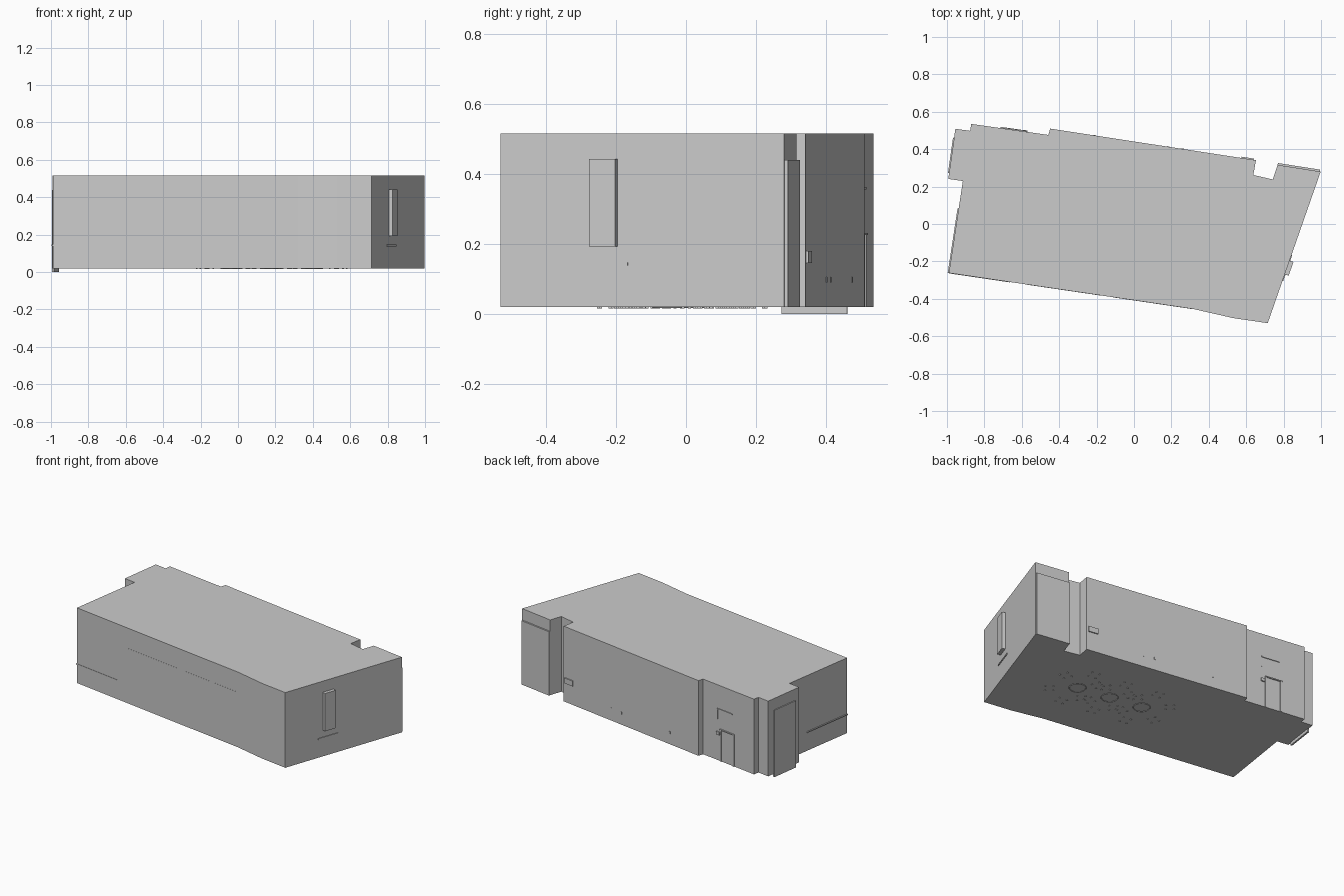
import bpy, bmesh, math
from mathutils import Vector

if "Cube" in bpy.data.objects:
    bpy.data.objects.remove(bpy.data.objects["Cube"])

FLOOR, TOP = 0.02, 0.515


def prism(name, pts, z0, z1):
    bm = bmesh.new()
    f = bm.faces.new([bm.verts.new((x, y, z0)) for x, y in pts])
    up = bmesh.ops.extrude_face_region(bm, geom=[f])["geom"]
    bmesh.ops.translate(bm, vec=(0, 0, z1 - z0),
                        verts=[v for v in up if isinstance(v, bmesh.types.BMVert)])
    bmesh.ops.recalc_face_normals(bm, faces=bm.faces)
    me = bpy.data.meshes.new(name)
    bm.to_mesh(me)
    bm.free()
    ob = bpy.data.objects.new(name, me)
    bpy.context.collection.objects.link(ob)
    return ob


def on_wall(name, wall, t0, t1, z0, z1, depth):
    """Block standing proud of a wall (a, b), between fractions t0 and t1."""
    a, b = Vector(wall[0]), Vector(wall[1])
    d = b - a
    n = Vector((d.y, -d.x)).normalized()
    p, q = a + d * t0, a + d * t1
    return prism(name, [p - n * .005, q - n * .005, q + n * depth, p + n * depth], z0, z1)


# room shell, outline counter-clockwise from the front left corner
outline = [(-.99, -.262), (.32, -.455), (.53, -.503), (.715, -.53), (.998, .28),
           (.768, .316), (.742, .238), (.638, .262), (.652, .341), (-.448, .51),
           (-.458, .476), (-.87, .535), (-.876, .498), (-.955, .509),
           (-.993, .241), (-.915, .23)]
prism("room_shell", outline, FLOOR, TOP)

front = (outline[0], outline[1])
right = (outline[3], outline[4])
alcove = (outline[4], outline[5])
back = (outline[8], outline[9])
entry = (outline[10], outline[11])
left_door = (outline[13], outline[14])
left = (outline[15], outline[0])

# window box and shelf on the right wall
on_wall("window_box", right, .322, .413, .193, .442, .022)
on_wall("window_shelf", right, .28, .45, .138, .147, .004)

# door panels
on_wall("alcove_panel", alcove, .02, 1, FLOOR, .44, .010)
on_wall("left_door_panel", left_door, .18, .88, 0, .44, .006)

# thin rails showing through the front and left walls
on_wall("left_rail", left, .3, 1, .140, .147, .006)
on_wall("front_rail", front, 0, .25, .140, .147, .002)
for i, (t0, t1) in enumerate([(.32, .62), (.67, .99)]):
    on_wall(f"front_strip_{i}", front, t0, t1, .377, .382, .001)

# entry door frame, lower frame and fittings on the back wall
on_wall("frame_head", entry, .28, .58, .355, .362, .005)
on_wall("frame_side", entry, .28, .29, .29, .355, .003)
on_wall("low_frame_head", entry, .34, .62, .225, .232, .007)
for i, t in enumerate((.34, .59)):
    on_wall(f"low_frame_post_{i}", entry, t, t + .025, FLOOR, .225, .005)
on_wall("door_handle", entry, .27, .33, .19, .21, .008)
on_wall("wall_bracket", back, .01, .07, .145, .18, .007)
for i, t in enumerate((.35, .42, .78)):
    on_wall(f"wall_socket_{i}", back, t, t + .012, .09, .105, .002)

# round table bases and chair feet under the floor
for k in range(3):
    cx, cy = .40 - .22 * k, -.044 + .033 * k
    bpy.ops.mesh.primitive_torus_add(location=(cx, cy, .0195), major_radius=.05,
                                     minor_radius=.003, major_segments=32, minor_segments=6)
    bpy.context.object.name = f"table_base_{k}"
    for c in range(6):
        ang = math.radians(60 * c + 22)
        px, py = cx + .16 * math.cos(ang), cy + .18 * math.sin(ang)
        for f in range(4):
            b = ang + math.radians(90 * f + 45)
            x, y = px + .035 * math.cos(b), py + .035 * math.sin(b)
            s = .004
            prism(f"chair_foot_{k}_{c}_{f}",
                  [(x - s, y - s), (x + s, y - s), (x + s, y + s), (x - s, y + s)],
                  .016, .022)
